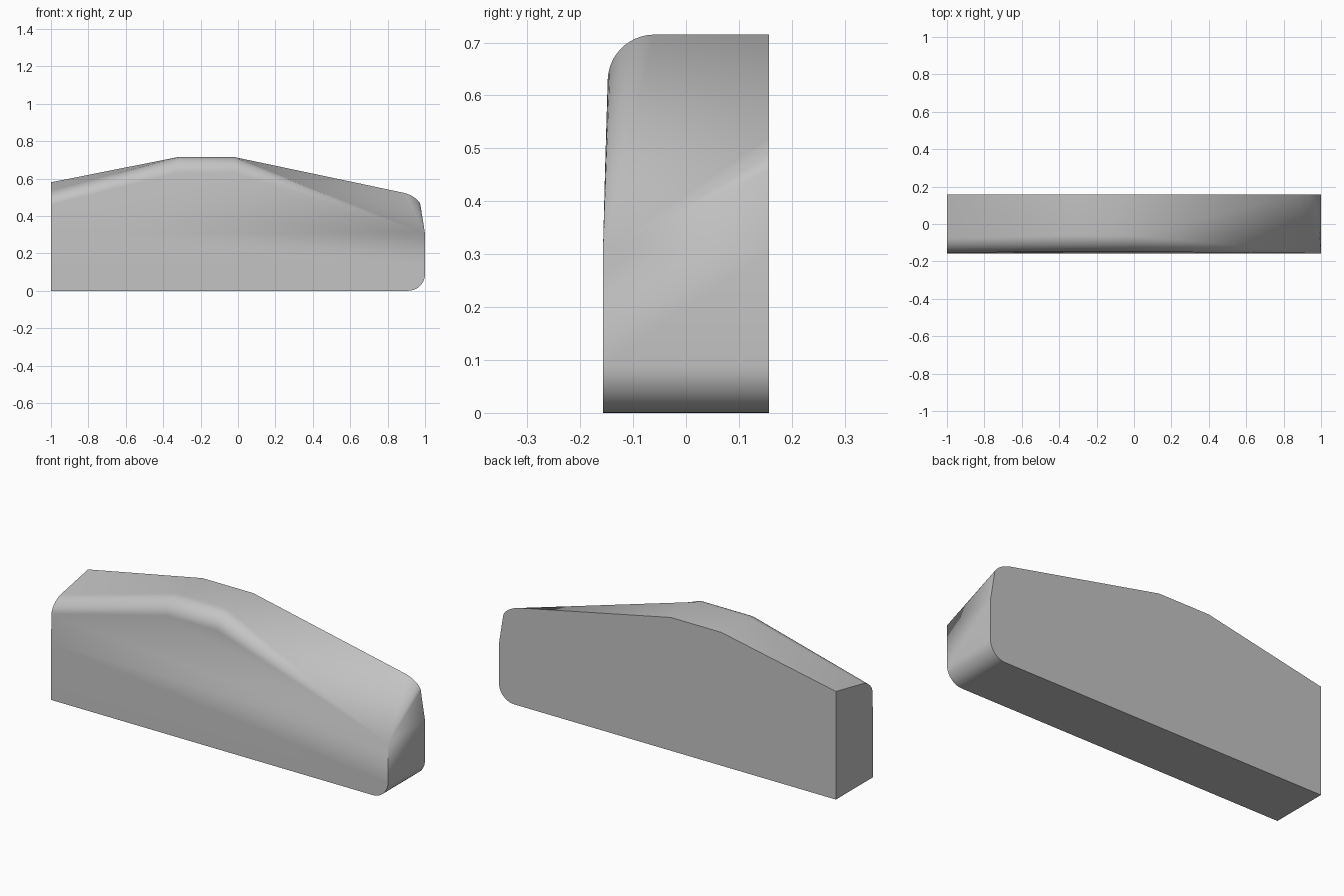
import bpy, bmesh
from mathutils import Vector

cube = bpy.data.objects.get("Cube")
if cube:
    bpy.data.objects.remove(cube)

FRONT, BACK = -0.157, 0.157
STEPS = 10


def corner(a, ctrl, b):
    """Round a corner from a to b with a near-circular conic."""
    a, ctrl, b = Vector(a), Vector(ctrl), Vector(b)
    points = []
    for i in range(STEPS + 1):
        t = i / STEPS
        wa, wc, wb = (1 - t) ** 2, 1.414 * t * (1 - t), t * t
        points.append((a * wa + ctrl * wc + b * wb) / (wa + wc + wb))
    return points


bm = bmesh.new()


def verts(points):
    return [bm.verts.new(p) for p in points]


def strip(a, b):
    for i in range(len(a) - 1):
        bm.faces.new((a[i], a[i + 1], b[i + 1], b[i]))


def fan(tip, rim):
    for i in range(len(rim) - 1):
        bm.faces.new((tip, rim[i], rim[i + 1]))


# Lower outline with the rounded nose corner, repeated at front and back
lower = [Vector((-1, 0))] + corner((0.91, 0), (1, 0), (1, 0.09)) + [Vector((1, 0.305))]
low_front = verts((p.x, FRONT, p.y) for p in lower)
low_back = verts((p.x, BACK, p.y) for p in lower)
strip(low_front, low_back)
tip = low_front[-1]

# Rounded front shoulder at the tail and at both ends of the flat roof
tail = verts(corner((-1, -0.153, 0.46), (-1, -0.15, 0.519), (-1, -0.07, 0.535)))
roof_a, roof_b = [verts(corner((x, -0.148, 0.63), (x, -0.146, 0.715), (x, -0.06, 0.715)))
                  for x in (-0.32, -0.02)]
strip(tail, roof_a)
strip(roof_a, roof_b)
fan(tip, roof_b)

# Back top edge, with its rounded nose
nose = verts(corner((0.975, BACK, 0.46), (0.966, BACK, 0.507), (0.88, BACK, 0.525)))
fan(tip, [low_back[-1]] + nose)
back_b, back_a, back_tail = verts([(-0.02, BACK, 0.715), (-0.32, BACK, 0.715), (-1, BACK, 0.58)])

# Sloping roof panels
bm.faces.new((tip, roof_b[-1], nose[-1]))
bm.faces.new((roof_b[-1], back_b, nose[-1]))
bm.faces.new((roof_a[-1], back_a, back_b, roof_b[-1]))
bm.faces.new((tail[-1], back_tail, roof_a[-1]))
bm.faces.new((roof_a[-1], back_tail, back_a))

# Front, tail and back panels
waist = bm.verts.new((-1, FRONT, 0.305))
bm.faces.new(low_front + [waist])
bm.faces.new((waist, tip, roof_b[0], roof_a[0], tail[0]))
bm.faces.new([low_front[0], waist] + tail + [back_tail, low_back[0]])
bm.faces.new(low_back + nose + [back_b, back_a, back_tail])

bmesh.ops.recalc_face_normals(bm, faces=bm.faces[:])
mesh = bpy.data.meshes.new("body")
bm.to_mesh(mesh)
bm.free()
body = bpy.data.objects.new("body", mesh)
bpy.context.collection.objects.link(body)

# Plain grey finish
grey = bpy.data.materials.new("plain grey")
grey.use_nodes = True
grey.diffuse_color = (0.55, 0.55, 0.55, 1)
grey.node_tree.nodes["Principled BSDF"].inputs["Base Color"].default_value = grey.diffuse_color
mesh.materials.append(grey)

bpy.ops.object.select_all(action="DESELECT")
body.select_set(True)
bpy.context.view_layer.objects.active = body
bpy.ops.object.shade_smooth_by_angle(angle=0.52)
